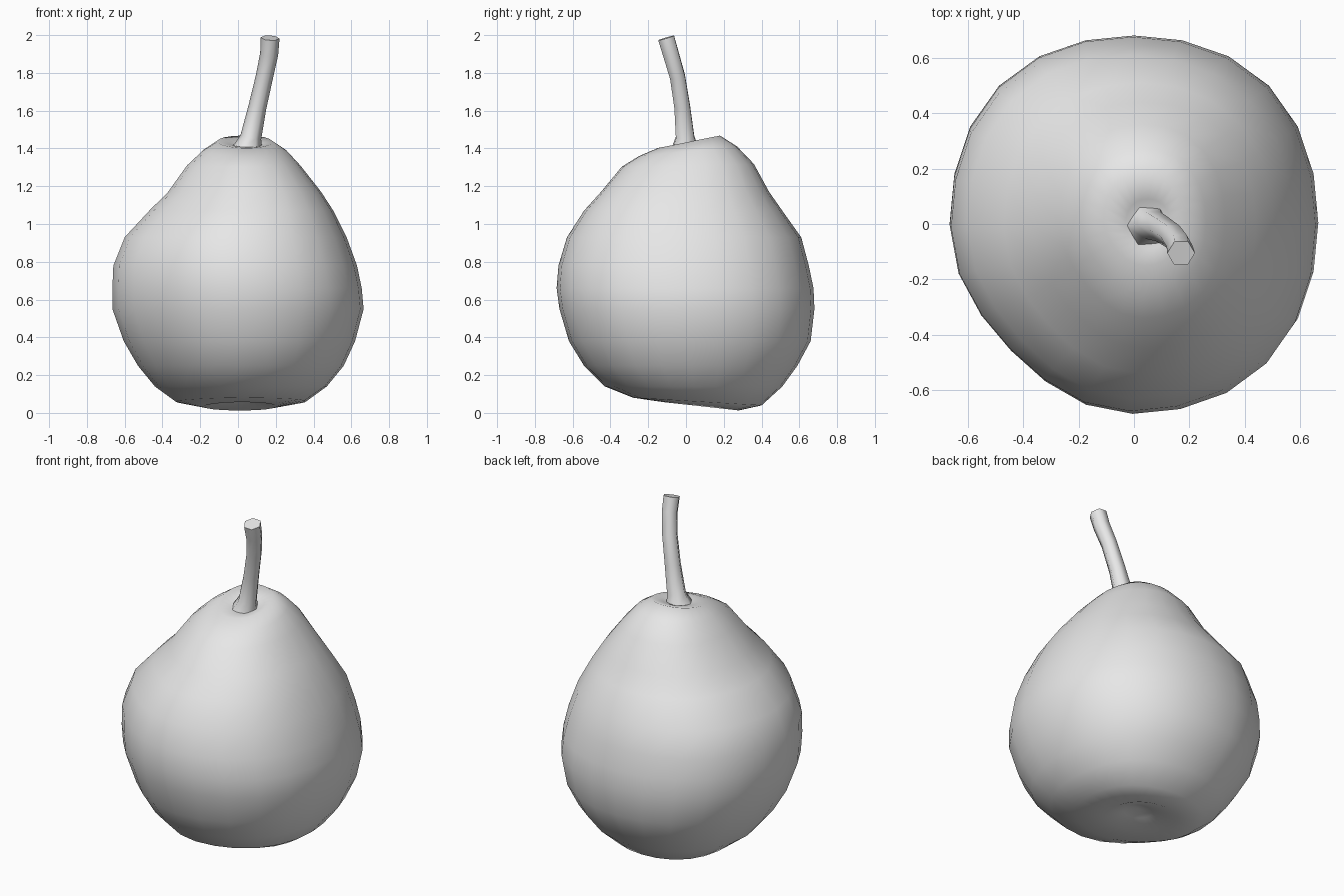
import bpy, bmesh, math
from mathutils import Vector

if "Cube" in bpy.data.objects:
    bpy.data.objects.remove(bpy.data.objects["Cube"], do_unlink=True)

grey = bpy.data.materials.new("plain grey")
grey.use_nodes = True
grey.diffuse_color = (0.8, 0.8, 0.8, 1)
grey.node_tree.nodes["Principled BSDF"].inputs["Base Color"].default_value = (0.8, 0.8, 0.8, 1)


def loft(name, rings, start=None, end=None, angle=60):
    """Skin closed rings; each end is a pole point or a flat cap."""
    bm = bmesh.new()
    loops = [[bm.verts.new(p) for p in ring] for ring in rings]
    n = len(loops[0])
    for low, high in zip(loops, loops[1:]):
        for i in range(n):
            j = (i + 1) % n
            bm.faces.new((low[i], low[j], high[j], high[i]))
    for loop, pole in ((loops[0], start), (loops[-1], end)):
        if pole:
            tip = bm.verts.new(pole)
            for i in range(n):
                bm.faces.new((loop[i], loop[(i + 1) % n], tip))
        else:
            bm.faces.new(loop)
    bmesh.ops.recalc_face_normals(bm, faces=bm.faces)
    mesh = bpy.data.meshes.new(name)
    bm.to_mesh(mesh)
    bm.free()
    mesh.materials.append(grey)
    obj = bpy.data.objects.new(name, mesh)
    bpy.context.collection.objects.link(obj)
    bpy.ops.object.select_all(action="DESELECT")
    obj.select_set(True)
    bpy.context.view_layer.objects.active = obj
    bpy.ops.object.shade_smooth_by_angle(angle=math.radians(angle))
    return obj


def body_ring(z, x0, x1, y0, y1, tilt, n=24):
    """Uneven oval through four side extents, leaning along y."""
    cx, cy = (x0 + x1) / 2, (y0 + y1) / 2
    ring = []
    for i in range(n):
        a = math.tau * i / n
        c, s = math.cos(a), math.sin(a)
        # the front right quarter is flatter, the others fuller
        lobe = -0.06 if c < 0 and s < 0 else 0.035
        k = 1 + lobe * math.sin(2 * a) ** 2
        dy = k * s * (y1 - y0) / 2
        ring.append((cx + k * c * (x1 - x0) / 2, cy + dy, z + tilt * dy))
    return ring


# Fruit body: height, side extents, lean; from the bottom hollow to the stem hollow
profile = [
    (0.07, -0.05, 0.11, 0.0, 0.14, 0),
    (0.035, -0.18, 0.20, -0.12, 0.28, -0.11),
    (0.06, -0.33, 0.36, -0.28, 0.40, -0.06),
    (0.14, -0.44, 0.47, -0.43, 0.51, 0),
    (0.25, -0.53, 0.56, -0.54, 0.59, 0),
    (0.38, -0.605, 0.62, -0.62, 0.66, 0),
    (0.55, -0.665, 0.665, -0.67, 0.68, 0),
    (0.66, -0.665, 0.655, -0.685, 0.675, 0),
    (0.78, -0.66, 0.63, -0.675, 0.65, 0),
    (0.93, -0.60, 0.575, -0.63, 0.61, 0),
    (1.07, -0.47, 0.505, -0.54, 0.51, 0),
    (1.17, -0.37, 0.44, -0.45, 0.44, 0),
    (1.31, -0.27, 0.33, -0.34, 0.36, 0.02),
    (1.385, -0.19, 0.26, -0.25, 0.27, 0.10),
    (1.435, -0.11, 0.18, -0.15, 0.18, 0.20),
    (1.42, -0.03, 0.13, -0.09, 0.09, 0.15),
]
loft("pear_body", [body_ring(*p) for p in profile],
     start=(0.03, 0.07, 0.09), end=(0.05, 0, 1.39))

# Stem: bent six-sided rod with a flared foot
path = [
    ((0.05, -0.005, 1.385), 0.085),
    ((0.068, -0.005, 1.46), 0.056),
    ((0.103, -0.02, 1.62), 0.048),
    ((0.14, -0.045, 1.78), 0.046),
    ((0.165, -0.08, 1.90), 0.048),
    ((0.17, -0.105, 1.985), 0.05),
]
points = [Vector(p) for p, r in path]
stem_rings = []
for i, (p, r) in enumerate(path):
    along = points[min(i + 1, len(path) - 1)] - points[max(i - 1, 0)]
    side = Vector((0, 1, 0)).cross(along).normalized()
    other = along.cross(side).normalized()
    stem_rings.append([points[i] + r * (math.cos(a) * side + math.sin(a) * other)
                       for a in (math.tau * k / 6 for k in range(6))])
loft("stem", stem_rings, angle=65)
